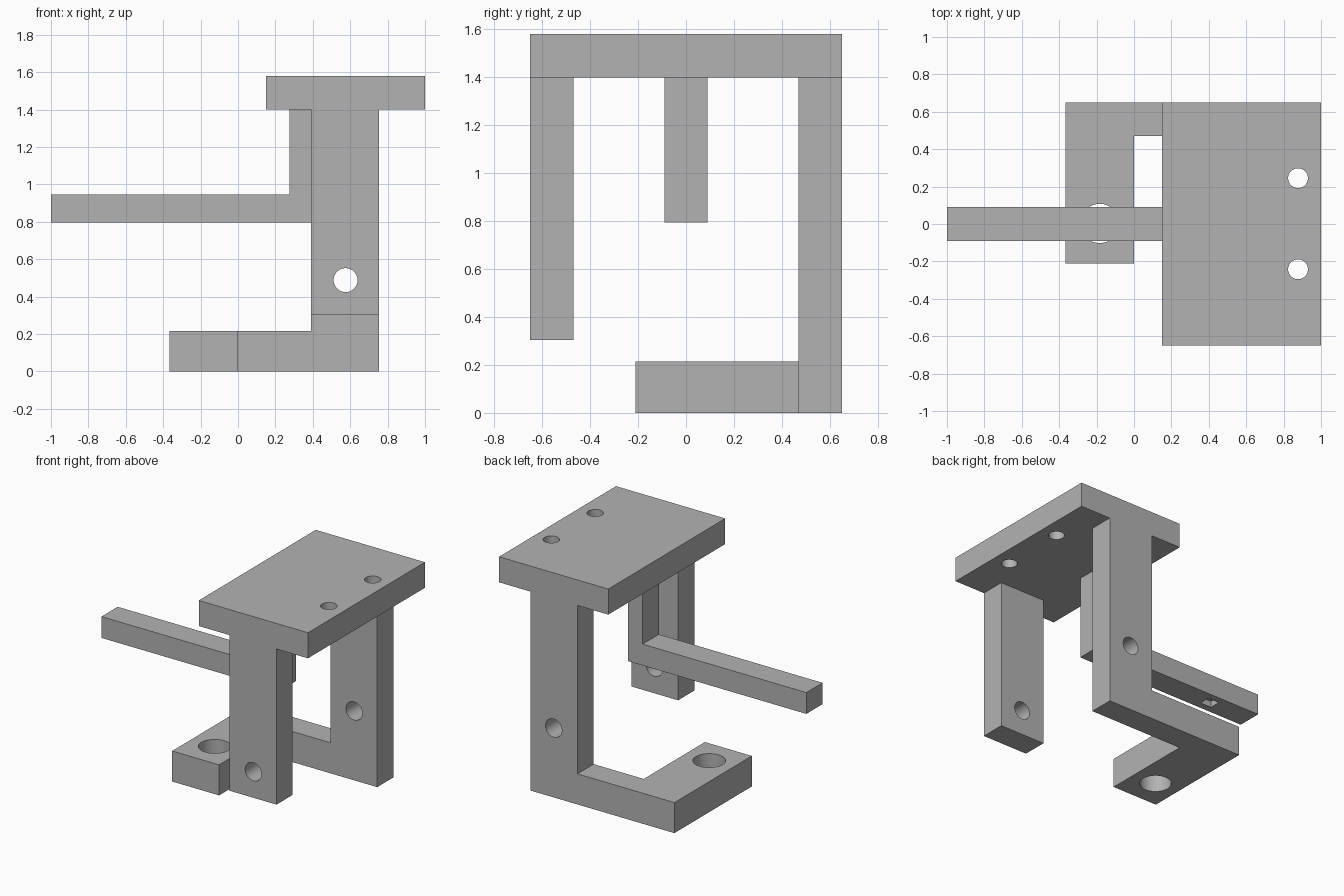
import bpy
import bmesh
import math
from mathutils import Vector

cube = bpy.data.objects.get("Cube")
if cube:
    bpy.data.objects.remove(cube, do_unlink=True)

grey = bpy.data.materials.new("plain_grey")
grey.use_nodes = True
colour = (0.45, 0.45, 0.45, 1)
grey.diffuse_color = colour
grey.node_tree.nodes["Principled BSDF"].inputs["Base Color"].default_value = colour


def prism(name, outline, axis, start, end):
    """Extrude an outline (x,z along y; x,y along z) from start to end."""
    bm = bmesh.new()
    place = (lambda a, b: (a, start, b)) if axis == "y" else (lambda a, b: (a, b, start))
    face = bm.faces.new([bm.verts.new(place(a, b)) for a, b in outline])
    grown = bmesh.ops.extrude_face_region(bm, geom=[face])["geom"]
    moved = [v for v in grown if isinstance(v, bmesh.types.BMVert)]
    shift = end - start
    bmesh.ops.translate(bm, verts=moved,
                        vec=Vector((0, shift, 0) if axis == "y" else (0, 0, shift)))
    bmesh.ops.recalc_face_normals(bm, faces=bm.faces)
    mesh = bpy.data.meshes.new(name)
    bm.to_mesh(mesh)
    bm.free()
    obj = bpy.data.objects.new(name, mesh)
    bpy.context.collection.objects.link(obj)
    mesh.materials.append(grey)
    return obj


def rect(a0, a1, b0, b1):
    return [(a0, b0), (a1, b0), (a1, b1), (a0, b1)]


def circle(a, b, radius, sides=48):
    turns = [math.tau * i / sides for i in range(sides)]
    return [(a + radius * math.cos(t), b + radius * math.sin(t)) for t in turns]


def cut(part, outline, axis, start, end):
    """Remove a prism from a part, then discard the cutter."""
    cutter = prism("cutter", outline, axis, start, end)
    cutter.hide_render = True
    mod = part.modifiers.new("cut", "BOOLEAN")
    mod.operation = "DIFFERENCE"
    mod.solver = "EXACT"
    mod.object = cutter
    bpy.ops.object.select_all(action="DESELECT")
    bpy.context.view_layer.objects.active = part
    part.select_set(True)
    bpy.ops.object.modifier_apply(modifier=mod.name)
    bpy.data.objects.remove(cutter, do_unlink=True)
    bpy.ops.object.shade_smooth_by_angle(angle=math.radians(30))


# Shared levels and leg extents
plate_low, plate_high = 1.4, 1.58
leg_in, leg_out = 0.39, 0.755
depth, leg_face = 0.65, 0.47
foot_end, foot_high = -0.365, 0.215

# Top plate with two bolt holes
plate = prism("top_plate", rect(0.15, 1, -depth, depth), "z", plate_low, plate_high)
for y in (-0.242, 0.245):
    cut(plate, circle(0.877, y, 0.053), "z", 1.3, 1.7)

# Short front leg
front_leg = prism("front_leg", rect(leg_in, leg_out, 0.305, plate_low), "y", -depth, -leg_face)

# Long back leg turning into a foot bar
back_leg = prism("back_leg", [(foot_end, 0), (leg_out, 0), (leg_out, plate_low),
                              (leg_in, plate_low), (leg_in, foot_high),
                              (foot_end, foot_high)], "y", leg_face, depth)

# Aligned cross holes through both legs
for leg, y in ((front_leg, -0.56), (back_leg, 0.56)):
    cut(leg, circle(0.575, 0.488, 0.064), "y", y - 0.2, y + 0.2)

# Foot pad reaching forward, with a large hole
pad = prism("foot_pad", rect(foot_end, 0, -0.21, leg_face), "z", 0, foot_high)
cut(pad, circle(-0.183, 0.003, 0.105), "z", -0.1, 0.4)

# Hanging arm with a small square pocket underneath
arm = prism("side_arm", [(-1, 0.795), (leg_in, 0.795), (leg_in, plate_low),
                         (0.275, plate_low), (0.275, 0.945), (-1, 0.945)],
            "y", -0.09, 0.09)
cut(arm, rect(-0.7, -0.61, -0.04, 0.04), "z", 0.7, 0.84)
